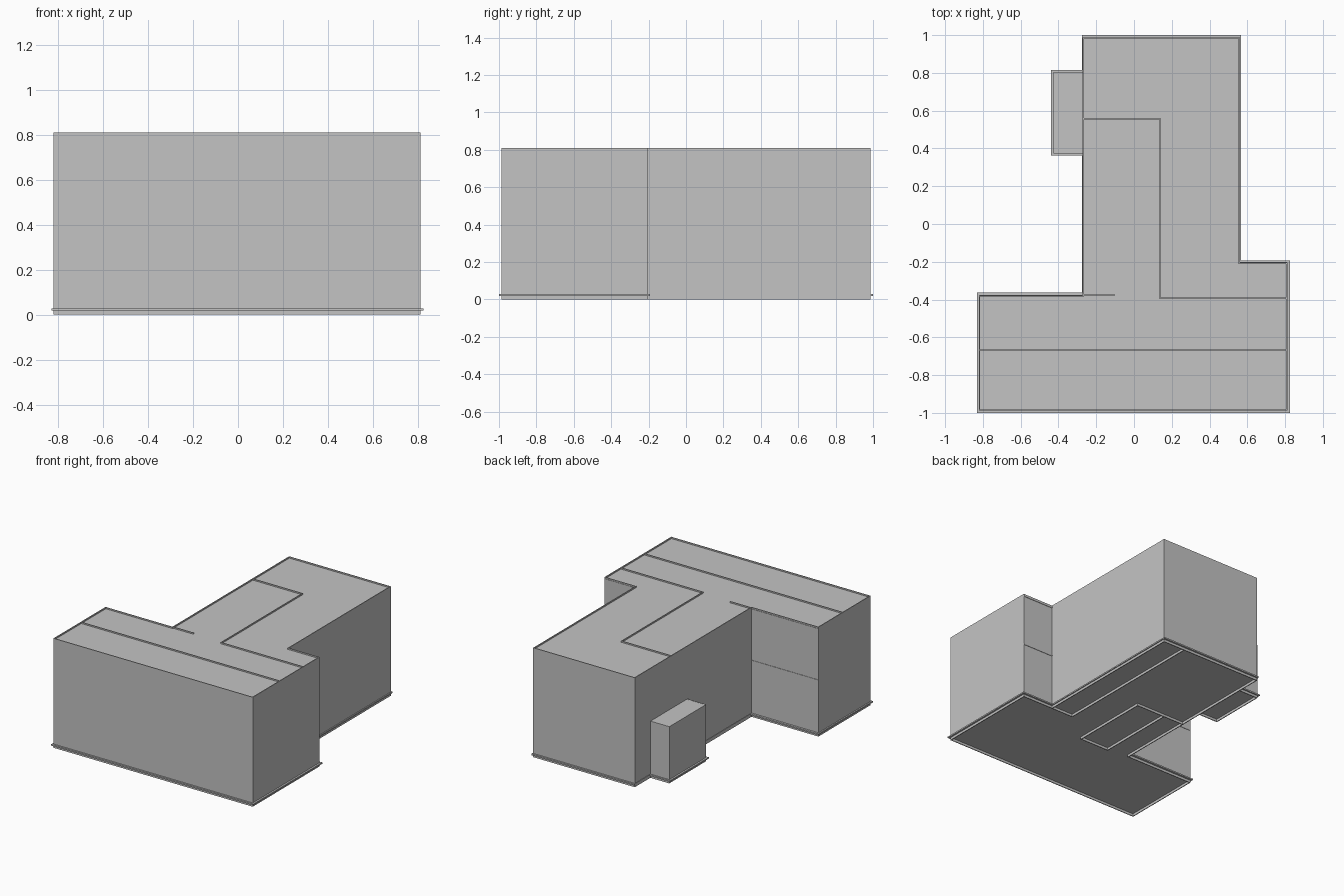
import bpy
import bmesh

cube = bpy.data.objects.get("Cube")
if cube:
    bpy.data.objects.remove(cube)

grey = bpy.data.materials.new("plain grey")
grey.use_nodes = True
grey.diffuse_color = (0.55, 0.55, 0.55, 1)
grey.node_tree.nodes["Principled BSDF"].inputs["Base Color"].default_value = grey.diffuse_color

THICK = 0.006
TOP, ROOF, MID = 0.81, 0.80, 0.42


def finish(name, bm):
    mesh = bpy.data.meshes.new(name)
    bm.to_mesh(mesh)
    bm.free()
    mesh.materials.append(grey)
    obj = bpy.data.objects.new(name, mesh)
    bpy.context.collection.objects.link(obj)
    return obj


def slab(name, outline, z0, z1):
    """Flat plate with the given plan outline."""
    bm = bmesh.new()
    face = bm.faces.new([bm.verts.new((x, y, z0)) for x, y in outline])
    grown = bmesh.ops.extrude_face_region(bm, geom=[face])["geom"]
    verts = [v for v in grown if isinstance(v, bmesh.types.BMVert)]
    bmesh.ops.translate(bm, verts=verts, vec=(0, 0, z1 - z0))
    bmesh.ops.recalc_face_normals(bm, faces=bm.faces)
    return finish(name, bm)


def wall(name, path, z0, z1, closed=False):
    """Thin upright wall that follows a plan path, thickened inward."""
    bm = bmesh.new()
    low = [bm.verts.new((x, y, z0)) for x, y in path]
    high = [bm.verts.new((x, y, z1)) for x, y in path]
    count = len(path)
    for i in range(count if closed else count - 1):
        j = (i + 1) % count
        bm.faces.new((low[i], low[j], high[j], high[i]))
    obj = finish(name, bm)
    mod = obj.modifiers.new("thickness", "SOLIDIFY")
    mod.thickness = THICK
    mod.offset = -1
    mod.use_even_offset = True
    return obj


# Plan outlines, counter-clockwise
house = [(-0.82, -0.987), (0.812, -0.987), (0.812, -0.205), (0.56, -0.205),
         (0.56, 0.987), (-0.272, 0.987), (-0.272, -0.378), (-0.82, -0.378)]
bay = [(-0.272, 0.805), (-0.427, 0.805), (-0.427, 0.373), (-0.272, 0.373)]
base = [(-0.83, -1), (0.825, -1), (0.825, -0.192), (0.567, -0.192),
        (0.567, 1), (-0.275, 1), (-0.275, 0.815), (-0.44, 0.815),
        (-0.44, 0.362), (-0.275, 0.362), (-0.275, -0.363), (-0.83, -0.363)]


def inset(outline):
    """Pull an outline slightly toward its centre, to sit within the walls."""
    return [(x - 0.003 * (1 if x > 0 else -1), y - 0.003 * (1 if y > 0 else -1))
            for x, y in outline]


# Outer shell
wall("outer_walls", house, 0, TOP, closed=True)
wall("bay_walls", bay, 0, MID)
slab("base_plate", base, 0.018, 0.028)
slab("middle_floor", inset(house), MID - 0.01, MID)
slab("roof", inset(house), ROOF - 0.01, ROOF)
slab("bay_roof", bay, MID - 0.01, MID - 0.001)

# Upper partitions, which rise just above the roof
upper = [[(-0.82, -0.67), (0.81, -0.67)],
         [(0.81, -0.39), (0.14, -0.39), (0.14, 0.56), (-0.27, 0.56)],
         [(-0.27, -0.378), (-0.1, -0.378)]]
for i, path in enumerate(upper):
    wall(f"upper_partition_{i + 1}", path, MID, TOP)

# Lower partitions, which show just below the base plate
lower = [[(0.56, -0.205), (0.38, -0.205), (0.38, 0.987)],
         [(0.13, 0.2), (0.13, -0.4), (-0.1, -0.4), (-0.1, 0.2)],
         [(0.13, 0.2), (-0.27, 0.2)]]
for i, path in enumerate(lower):
    wall(f"lower_partition_{i + 1}", path, 0, MID)
